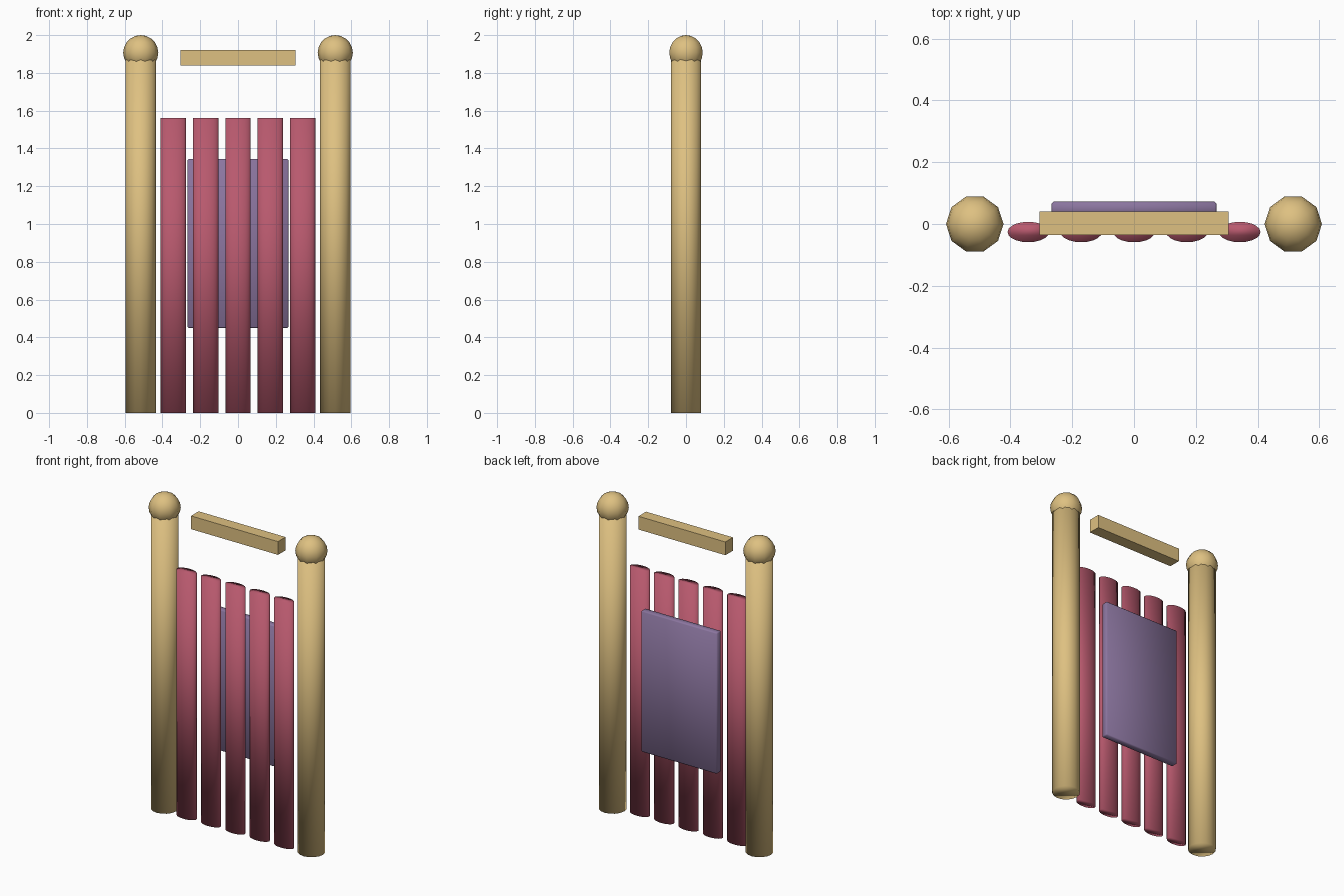
import bpy
import bmesh
from math import radians
from mathutils import Matrix

cube = bpy.data.objects.get("Cube")
if cube:
    bpy.data.objects.remove(cube, do_unlink=True)


def material(name, colour):
    mat = bpy.data.materials.new(name)
    mat.use_nodes = True
    mat.diffuse_color = (*colour, 1)
    mat.node_tree.nodes["Principled BSDF"].inputs["Base Color"].default_value = (*colour, 1)
    return mat


wood = material("pale wood", (0.73, 0.53, 0.22))
red = material("dusty red", (0.48, 0.10, 0.155))
purple = material("muted purple", (0.26, 0.18, 0.35))


def add_object(name, bm, mat, smooth):
    mesh = bpy.data.meshes.new(name)
    for face in bm.faces:
        face.smooth = smooth
    bm.to_mesh(mesh)
    bm.free()
    mesh.materials.append(mat)
    obj = bpy.data.objects.new(name, mesh)
    bpy.context.collection.objects.link(obj)
    return obj


def column(name, x, y, rx, ry, height, sides, mat):
    """Upright round or oval column with softly shaded ends."""
    bm = bmesh.new()
    place = Matrix.Translation((x, y, height / 2)) @ Matrix.Diagonal((rx, ry, height, 1))
    bmesh.ops.create_cone(bm, cap_ends=True, segments=sides, radius1=1, radius2=1,
                          depth=1, matrix=place)
    return add_object(name, bm, mat, True)


def box(name, low, high, mat, smooth=False):
    bm = bmesh.new()
    centre = [(a + b) / 2 for a, b in zip(low, high)]
    size = [b - a for a, b in zip(low, high)]
    bmesh.ops.create_cube(bm, size=1,
                          matrix=Matrix.Translation(centre) @ Matrix.Diagonal((*size, 1)))
    return add_object(name, bm, mat, smooth)


# Side posts with ball finials
for side, sign in (("left", 1), ("right", -1)):
    x = sign * 0.515
    column(f"{side}_post", x, 0, 0.081, 0.08, 1.9, 16, wood)
    bm = bmesh.new()
    bmesh.ops.create_uvsphere(bm, u_segments=10, v_segments=10, radius=0.093,
                              matrix=Matrix.Translation((x, 0, 1.907))
                              @ Matrix.Rotation(radians(90), 4, "Z"))
    add_object(f"{side}_finial", bm, wood, True)

# Oval upright slats
for i in range(5):
    column(f"slat_{i + 1}", (i - 2) * 0.171, -0.026, 0.067, 0.033, 1.56, 20, red)

# Top crossbar
box("crossbar", (-0.305, -0.035, 1.838), (0.305, 0.041, 1.922), wood)

# Backing panel with softened edges
panel = box("back_panel", (-0.267, 0.028, 0.45), (0.267, 0.072, 1.345), purple, True)
bevel = panel.modifiers.new("soft_edges", "BEVEL")
bevel.width = 0.006
bevel.segments = 1
